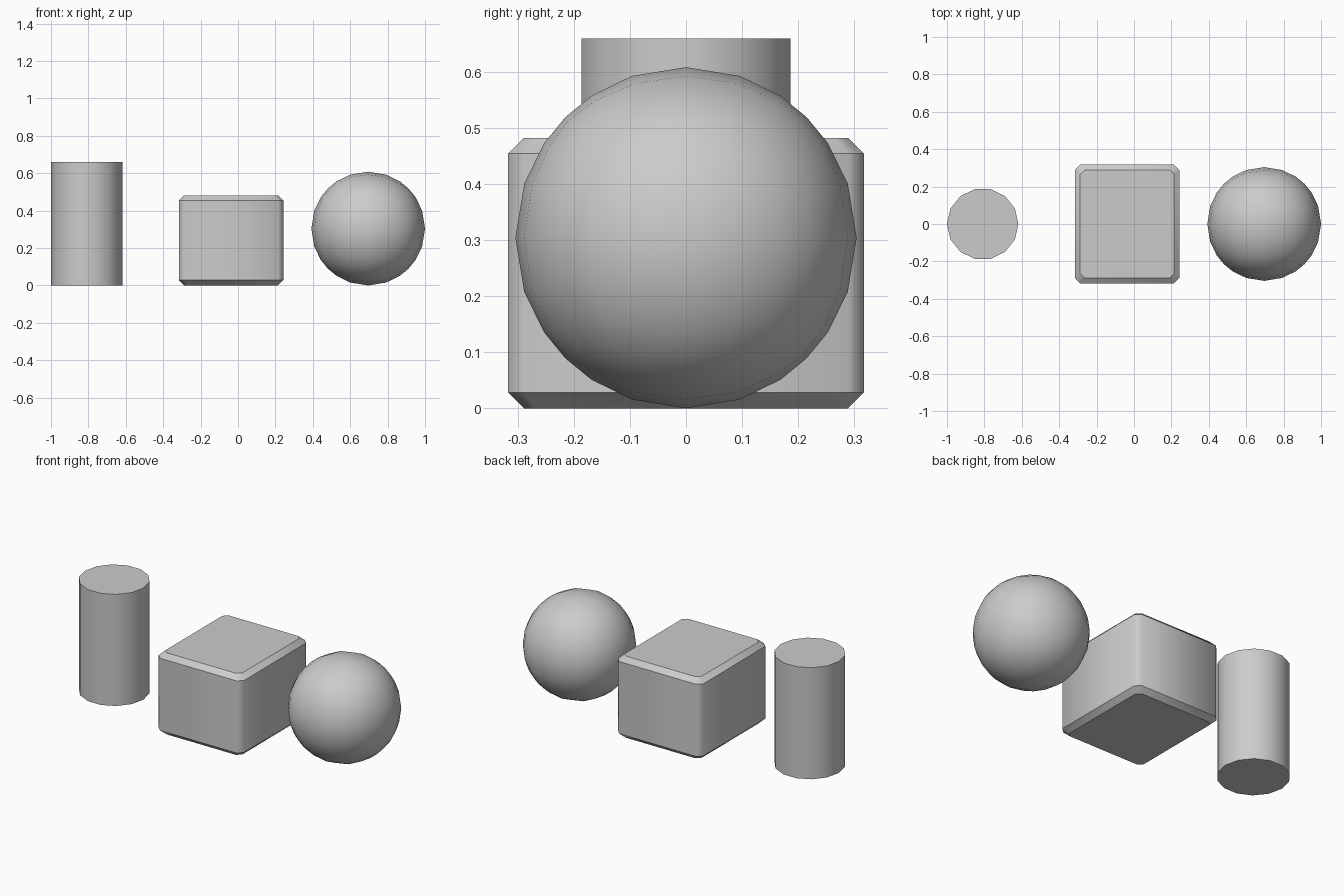
import bpy
import bmesh
from math import cos, sin, tau

default_cube = bpy.data.objects.get("Cube")
if default_cube:
    bpy.data.objects.remove(default_cube, do_unlink=True)

# One matte grey for every part
grey = bpy.data.materials.new("light_grey")
grey.use_nodes = True
grey.diffuse_color = (0.6, 0.6, 0.6, 1)
grey.node_tree.nodes["Principled BSDF"].inputs["Base Color"].default_value = (0.6, 0.6, 0.6, 1)


def finish(name, bm, location):
    """Turn a bmesh into a placed, coloured object."""
    bmesh.ops.recalc_face_normals(bm, faces=bm.faces)
    mesh = bpy.data.meshes.new(name)
    bm.to_mesh(mesh)
    bm.free()
    mesh.materials.append(grey)
    obj = bpy.data.objects.new(name, mesh)
    obj.location = location
    bpy.context.collection.objects.link(obj)
    return obj


def loft(name, sections, location):
    """Stack (outline, height) sections; smooth around, sharp along each ring."""
    bm = bmesh.new()
    rings = [[bm.verts.new((x, y, z)) for x, y in outline] for outline, z in sections]
    for low, high in zip(rings, rings[1:]):
        for i in range(len(low)):
            j = (i + 1) % len(low)
            bm.faces.new((low[i], low[j], high[j], high[i])).smooth = True
    bm.faces.new(rings[0][::-1])
    bm.faces.new(rings[-1])
    for ring in rings:
        for i, vert in enumerate(ring):
            bm.edges.get((vert, ring[i - 1])).smooth = False
    return finish(name, bm, location)


def clipped_rectangle(a, b, clip):
    """Rectangle of half sizes a, b with cut corners, counter-clockwise."""
    return [(a, clip - b), (a, b - clip), (a - clip, b), (clip - a, b),
            (-a, b - clip), (-a, clip - b), (clip - a, -b), (a - clip, -b)]


# Fourteen-sided cylinder
sides, radius = 14, 0.191
circle = [(radius * cos(tau * i / sides), radius * sin(tau * i / sides)) for i in range(sides)]
loft("cylinder", [(circle, 0), (circle, 0.659)], (-0.809, 0, 0))

# Chamfered box
half_x, half_y, height, chamfer = 0.279, 0.317, 0.482, 0.028
outer = clipped_rectangle(half_x, half_y, chamfer)
inner = clipped_rectangle(half_x - chamfer, half_y - chamfer, 0.024)
loft("chamfered_box", [(inner, 0), (outer, chamfer), (outer, height - chamfer), (inner, height)],
     (-0.037, 0, 0))

# Ball made from a gridded cube pushed out to a sphere
ball_radius = 0.304
bm = bmesh.new()
bmesh.ops.create_cube(bm, size=2)
bmesh.ops.subdivide_edges(bm, edges=bm.edges[:], cuts=5, use_grid_fill=True)
for vert in bm.verts:
    vert.co = vert.co.normalized() * ball_radius
for face in bm.faces:
    face.smooth = True
finish("ball", bm, (0.696, 0, ball_radius))
